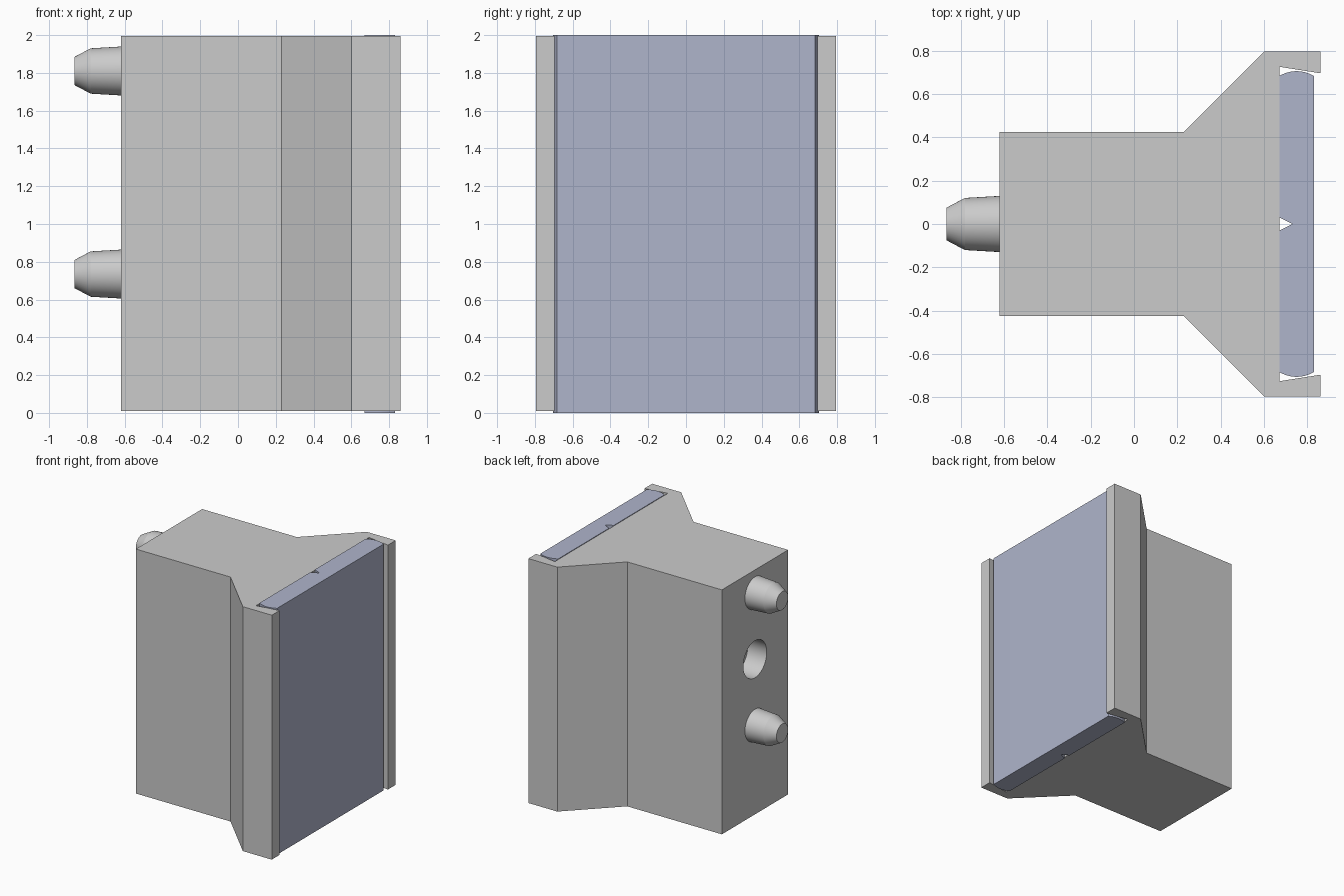
import bpy, bmesh, math
from mathutils import Matrix

cube = bpy.data.objects.get("Cube")
if cube:
    bpy.data.objects.remove(cube, do_unlink=True)


def material(name, rgb):
    mat = bpy.data.materials.new(name)
    mat.use_nodes = True
    mat.diffuse_color = (*rgb, 1)
    mat.node_tree.nodes["Principled BSDF"].inputs["Base Color"].default_value = (*rgb, 1)
    return mat


grey = material("light grey", (0.60, 0.60, 0.60))
blue = material("grey blue", (0.43, 0.46, 0.60))


def add_object(name, bm, mat):
    bmesh.ops.recalc_face_normals(bm, faces=bm.faces)
    mesh = bpy.data.meshes.new(name)
    bm.to_mesh(mesh)
    bm.free()
    obj = bpy.data.objects.new(name, mesh)
    bpy.context.collection.objects.link(obj)
    mesh.materials.append(mat)
    return obj


def prism(name, half, z0, z1, mat):
    """Extrude a plan outline, given for +y and mirrored to -y."""
    outline = half + [(x, -y) for x, y in reversed(half) if y > 0]
    bm = bmesh.new()
    face = bm.faces.new([bm.verts.new((x, y, z0)) for x, y in outline])
    top = bmesh.ops.extrude_face_region(bm, geom=[face])["geom"]
    bmesh.ops.translate(bm, vec=(0, 0, z1 - z0),
                        verts=[v for v in top if isinstance(v, bmesh.types.BMVert)])
    return add_object(name, bm, mat)


def turned(name, profile, z, mat, sides=48):
    """Closed solid turned about an axis along x; profile is (x, radius)."""
    bm = bmesh.new()
    rings = [[bm.verts.new((x, r * math.cos(2 * math.pi * i / sides),
                            z + r * math.sin(2 * math.pi * i / sides)))
              for i in range(sides)] for x, r in profile]
    for a, b in zip(rings, rings[1:]):
        for i in range(sides):
            j = (i + 1) % sides
            bm.faces.new((a[i], a[j], b[j], b[i]))
    bm.faces.new(rings[0])
    bm.faces.new(rings[-1])
    return add_object(name, bm, mat)


def smooth(obj):
    bpy.ops.object.select_all(action='DESELECT')
    obj.select_set(True)
    bpy.context.view_layer.objects.active = obj
    bpy.ops.object.shade_smooth_by_angle(angle=math.radians(20))


# Flared block with a dovetail channel on its wide side
body = prism("body", [(0.67, 0.725), (0.86, 0.695), (0.86, 0.795), (0.60, 0.795),
                      (0.23, 0.425), (-0.62, 0.425)], 0.01, 1.995, grey)

# Round socket between the pegs
cutter = turned("socket_cutter", [(-0.70, 0.15), (-0.45, 0.15)], 1.27, grey)
cutter.hide_render = True
cutter.hide_set(True)
cut = body.modifiers.new("socket", 'BOOLEAN')
cut.operation = 'DIFFERENCE'
cut.solver = 'EXACT'
cut.object = cutter
bpy.context.view_layer.objects.active = body
bpy.ops.object.modifier_apply(modifier=cut.name)
bpy.data.objects.remove(cutter, do_unlink=True)
smooth(body)

# Sliding pad with bowed ends and a small V groove in its back
ends = [(0.67 + 0.16 * t, 0.683 + 0.022 * (1 - (2 * t - 1) ** 2))
        for t in [i / 8 for i in range(9)]]
pad = prism("pad", [(0.73, 0), (0.67, 0.03)] + ends, 0.0, 2.0, blue)
smooth(pad)

# Tapered locating pegs
for name, z in (("upper_peg", 1.81), ("lower_peg", 0.735)):
    smooth(turned(name, [(-0.61, 0.13), (-0.78, 0.12), (-0.865, 0.075)], z, grey))
